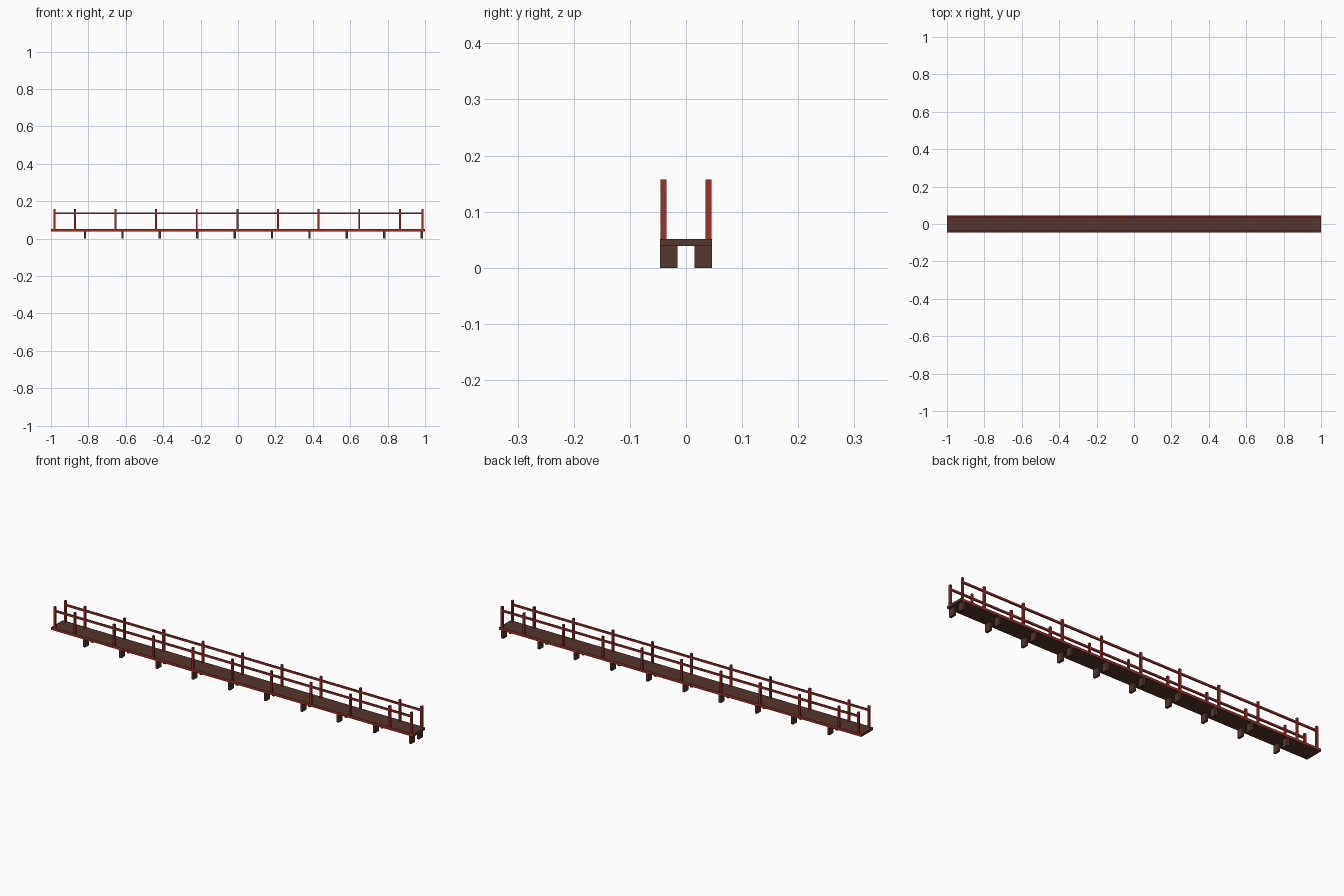
import bpy

if "Cube" in bpy.data.objects:
    bpy.data.objects.remove(bpy.data.objects["Cube"])


def material(name, color):
    m = bpy.data.materials.new(name)
    m.diffuse_color = color
    m.use_nodes = True
    m.node_tree.nodes["Principled BSDF"].inputs["Base Color"].default_value = m.diffuse_color
    return m


WOOD = material("dark_wood", (0.09, 0.037, 0.026, 1))
RED = material("red_paint", (0.36, 0.03, 0.022, 1))


def box(name, x, y, z, mat):
    """Box from (min, max) ranges on each axis."""
    bpy.ops.mesh.primitive_cube_add(size=1, location=[sum(r) / 2 for r in (x, y, z)])
    ob = bpy.context.object
    ob.name = name
    ob.scale = [r[1] - r[0] for r in (x, y, z)]
    bpy.ops.object.transform_apply(location=False, rotation=False, scale=True)
    ob.data.materials.append(mat)
    return ob


# walkway deck
box("deck", (-1, 1), (-0.046, 0.046), (0.039, 0.051), WOOD)

post_xs = [-0.981] + [-0.872 + 0.2172 * i for i in range(9)] + [0.986]
leg_xs = [-0.818 + 0.2 * i for i in range(10)]

for side, s in (("front", -1), ("back", 1)):
    def span(a, b):
        return sorted((s * a, s * b))

    # short support legs under the deck
    for i, x in enumerate(leg_xs):
        box(f"{side}_leg_{i}", (x - 0.006, x + 0.006), span(0.015, 0.046), (0, 0.039), WOOD)
    # railing posts
    for i, x in enumerate(post_xs):
        box(f"{side}_post_{i}", (x - 0.005, x + 0.005), span(0.035, 0.045), (0.051, 0.157), RED)
    # handrail between the end posts
    box(f"{side}_handrail", (post_xs[0], post_xs[-1]), span(0.036, 0.044), (0.131, 0.140), RED)
    # painted trim along the deck edge
    box(f"{side}_edge_trim", (-0.999, 0.999), span(0.0455, 0.0465), (0.0395, 0.0515), RED)
